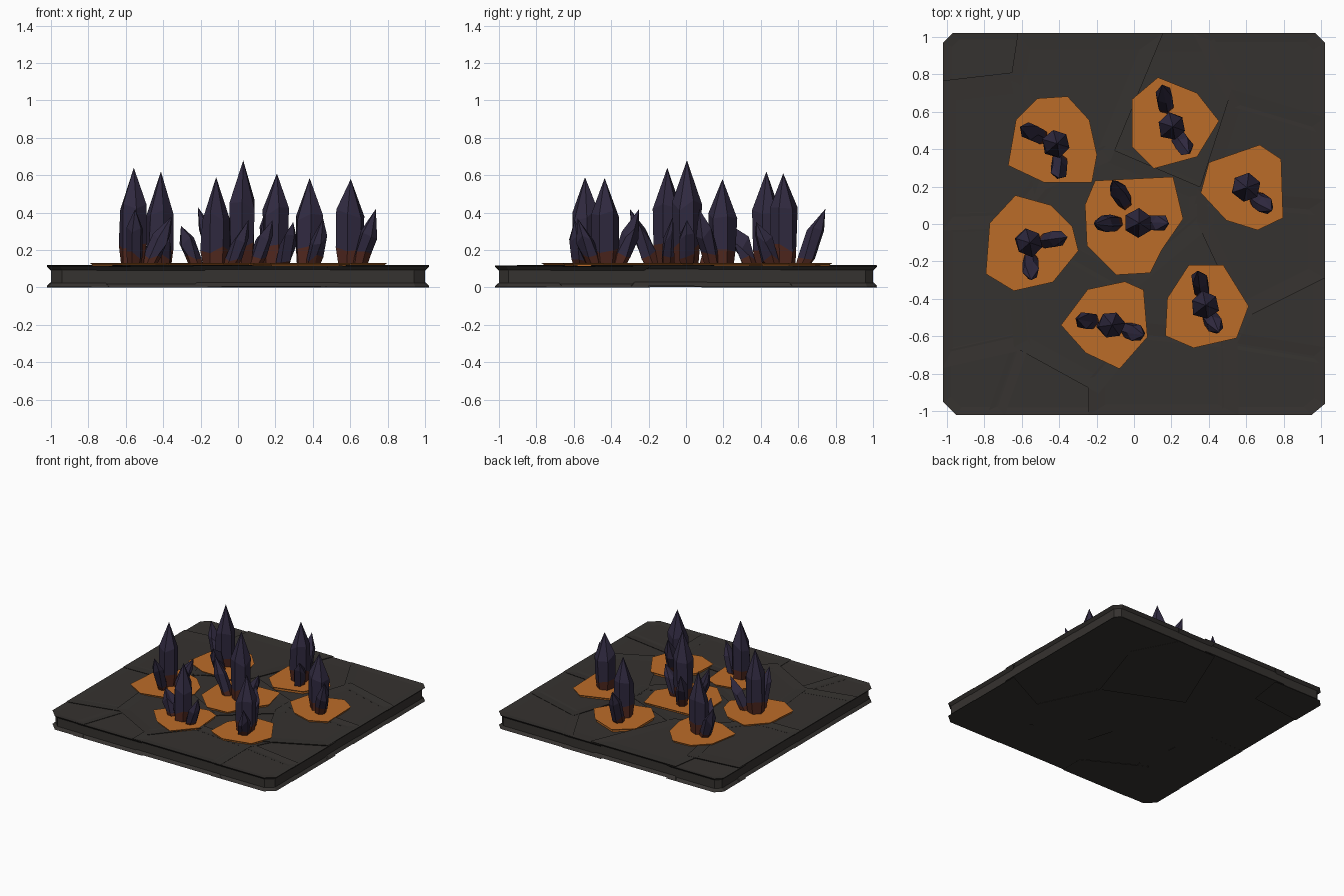
import bpy, bmesh, random
from math import pi, cos, sin
from mathutils import Vector

if "Cube" in bpy.data.objects:
    bpy.data.objects.remove(bpy.data.objects["Cube"])

random.seed(4)


def material(name, rgb):
    m = bpy.data.materials.new(name)
    m.diffuse_color = (*rgb, 1)
    m.use_nodes = True
    m.node_tree.nodes["Principled BSDF"].inputs["Base Color"].default_value = m.diffuse_color
    return m


STONE = material("stone", (0.036, 0.032, 0.029))
CRACK = material("crack_glow", (0.34, 0.085, 0.015))
LAVA = material("lava", (0.5, 0.15, 0.022))
EMBER = material("ember", (0.085, 0.022, 0.014))
CRYSTAL = material("crystal", (0.03, 0.023, 0.052))


def loft(name, rings, mats, band_mats=None):
    """Skin a stack of equal-length rings (a one-point last ring is a tip)."""
    bm = bmesh.new()
    vs = [[bm.verts.new(p) for p in r] for r in rings]
    n = len(vs[0])
    bm.faces.new(vs[0][::-1])
    for k in range(len(vs) - 1):
        a, b = vs[k], vs[k + 1]
        for i in range(n):
            j = (i + 1) % n
            quad = [a[i], a[j], b[0]] if len(b) == 1 else [a[i], a[j], b[j], b[i]]
            f = bm.faces.new(quad)
            f.material_index = band_mats[k] if band_mats else 0
    if len(vs[-1]) > 1:
        bm.faces.new(vs[-1])
    bmesh.ops.recalc_face_normals(bm, faces=bm.faces)
    me = bpy.data.meshes.new(name)
    bm.to_mesh(me)
    bm.free()
    for m in mats:
        me.materials.append(m)
    ob = bpy.data.objects.new(name, me)
    bpy.context.collection.objects.link(ob)
    return ob


def ccw(poly):
    pts = [Vector(p) for p in poly]
    area = sum(a.cross(b) for a, b in zip(pts, pts[1:] + pts[:1]))
    return pts if area > 0 else pts[::-1]


def inset(pts, dists):
    """Move each polygon edge inward by its own distance."""
    out, n = [], len(pts)
    for i in range(n):
        e1 = (pts[i] - pts[i - 1]).normalized()
        e2 = (pts[(i + 1) % n] - pts[i]).normalized()
        d1, d2 = dists[i - 1], dists[i]
        n1, n2 = Vector((-e1.y, e1.x)), Vector((-e2.y, e2.x))
        c = e1.cross(e2)
        out.append(pts[i] + (n1 * d1 if abs(c) < 0.05 else (e1 * d2 - e2 * d1) / c))
    return out


def at(pts, z):
    return [(p.x, p.y, z) for p in pts]


# Crack network: junctions, rim points and chamfered tile corners
P = dict(A=(-.615, .77), B=(-.66, .02), C=(-.5, .22), D=(-.6, -.63), E=(-.16, .37),
         G=(.55, .665), H=(.38, .14), I=(.38, .02), J=(.6, -.45), K=(-.04, -.33),
         L=(.51, -.62), M=(.03, -.57), N=(-.2, -.85),
         a=(-.58, 1), b=(.1, 1), c=(.375, 1), d=(1, .53), e=(1, .09), f=(1, -.25),
         g=(1, -.7), h=(.515, -1), i=(-.2, -1), j=(-.73, -1), k=(-1, -.72),
         l=(-1, .01), m=(-1, .725),
         p=(-1, .96), q=(-.96, 1), r=(.96, 1), s=(1, .96),
         t=(1, -.95), u=(.94, -1), v=(-.94, -1), w=(-1, -.94))
CELLS = ("Aaqpm AmlBC BlkD Dkwvj DjiN DNMKB NihLM Lhutg LgfJ JfeHI HedG "
         "Gdsrc EHGcb ACEba BKIHEC KMLJI").split()

# Stone plates with bevelled edges and a slightly sunken middle
for idx, cell in enumerate(CELLS):
    pts = ccw([P[x] for x in cell])
    rim = [max(abs(q.x), abs(q.y)) > .999 for q in pts]
    gaps = [0 if rim[q] and rim[(q + 1) % len(pts)] else .022 for q in range(len(pts))]
    body = inset(pts, gaps)
    small = inset(body, [.022] * len(pts))
    mid = sum(small, Vector((0, 0))) / len(small)
    inner = [q.lerp(mid, .25) for q in small]
    z = (idx * 7 % 4) * .003
    loft(f"stone_plate_{idx + 1}",
         [at(small, z), at(body, z + .02), at(body, z + .09), at(small, z + .111),
          at(inner, z + .106)], [STONE])

# Glowing layer seen through the cracks
S = .967
sq = ccw([(-S, -.92), (-.92, -S), (.92, -S), (S, -.92), (S, .92), (.92, S), (-.92, S), (-S, .92)])
loft("crack_lava", [at(sq, .022), at(sq, .09)], [CRACK])

# Lava pools
POOLS = [
    [(-.51, .66), (-.36, .67), (-.25, .55), (-.21, .37), (-.235, .235), (-.48, .235), (-.66, .32), (-.62, .55)],
    [(.13, .77), (.33, .69), (.44, .55), (.33, .37), (.11, .31), (0, .42), (0, .66)],
    [(.67, .41), (.775, .34), (.785, .04), (.66, -.02), (.5, .03), (.37, .17), (.41, .32)],
    [(-.63, .14), (-.45, .09), (-.34, -.02), (-.31, -.14), (-.44, -.3), (-.64, -.345), (-.78, -.26), (-.76, 0)],
    [(-.2, .22), (.2, .24), (.25, .03), (.14, -.13), (.08, -.25), (-.09, -.26), (-.24, -.11), (-.25, .1)],
    [(-.24, -.36), (-.05, -.32), (.04, -.36), (.06, -.6), (-.08, -.76), (-.25, -.68), (-.375, -.54)],
    [(.3, -.23), (.47, -.23), (.6, -.44), (.54, -.6), (.32, -.65), (.18, -.59), (.19, -.4)],
]
for idx, pool in enumerate(POOLS):
    pts = ccw(pool)
    top = inset(pts, [.012] * len(pts))
    loft(f"lava_pool_{idx + 1}", [at(pts, .1), at(pts, .122), at(top, .131)], [LAVA])


def crystal(name, base, tip, h, r):
    """Faceted spire leaning from base to tip, ember coloured at the foot."""
    a, b = Vector((*base, .11)), Vector((*tip, h))
    turn = random.uniform(0, pi)
    rings = []
    for t, k, jit in ((0, .82, 0), (.2, .98, .025), (.58, 1, .035)):
        ring = []
        for q in range(6):
            ang = turn + q * pi / 3
            rad = r * k * random.uniform(.93, 1.07)
            ring.append(a.lerp(b, t) + Vector((cos(ang) * rad, sin(ang) * rad,
                                               random.uniform(-jit, jit))))
        rings.append(ring)
    loft(name, rings + [[b]], [EMBER, CRYSTAL], [0, 1, 1])


# Tall centre crystals: x, y, height
TALL = [(-.565, -.1, .64), (-.42, .43, .62), (-.125, -.54, .59), (.02, .005, .68),
        (.2, .52, .61), (.375, -.435, .585), (.595, .195, .58)]
for idx, (x, y, h) in enumerate(TALL):
    crystal(f"tall_crystal_{idx + 1}", (x, y), (x + .008, y), h, .076)

# Leaning side crystals: base x, y, tip x, y, height
SIDE = [(-.49, .465, -.61, .52, .40), (-.4, .345, -.4, .245, .33),
        (.17, .62, .15, .745, .42), (.235, .47, .295, .375, .35),
        (.65, .14, .737, .07, .42), (-.48, -.09, -.355, -.07, .38),
        (-.555, -.18, -.55, -.3, .42), (-.045, .11, -.115, .235, .43),
        (-.09, .005, -.215, .0, .43), (.085, .005, .185, .005, .36),
        (-.22, -.52, -.305, -.51, .33), (-.045, -.565, .055, -.595, .36),
        (.365, -.365, .34, -.25, .42), (.4, -.49, .455, -.58, .37)]
for idx, (x, y, tx, ty, h) in enumerate(SIDE):
    crystal(f"side_crystal_{idx + 1}", (x, y), (tx, ty), h, .047)
